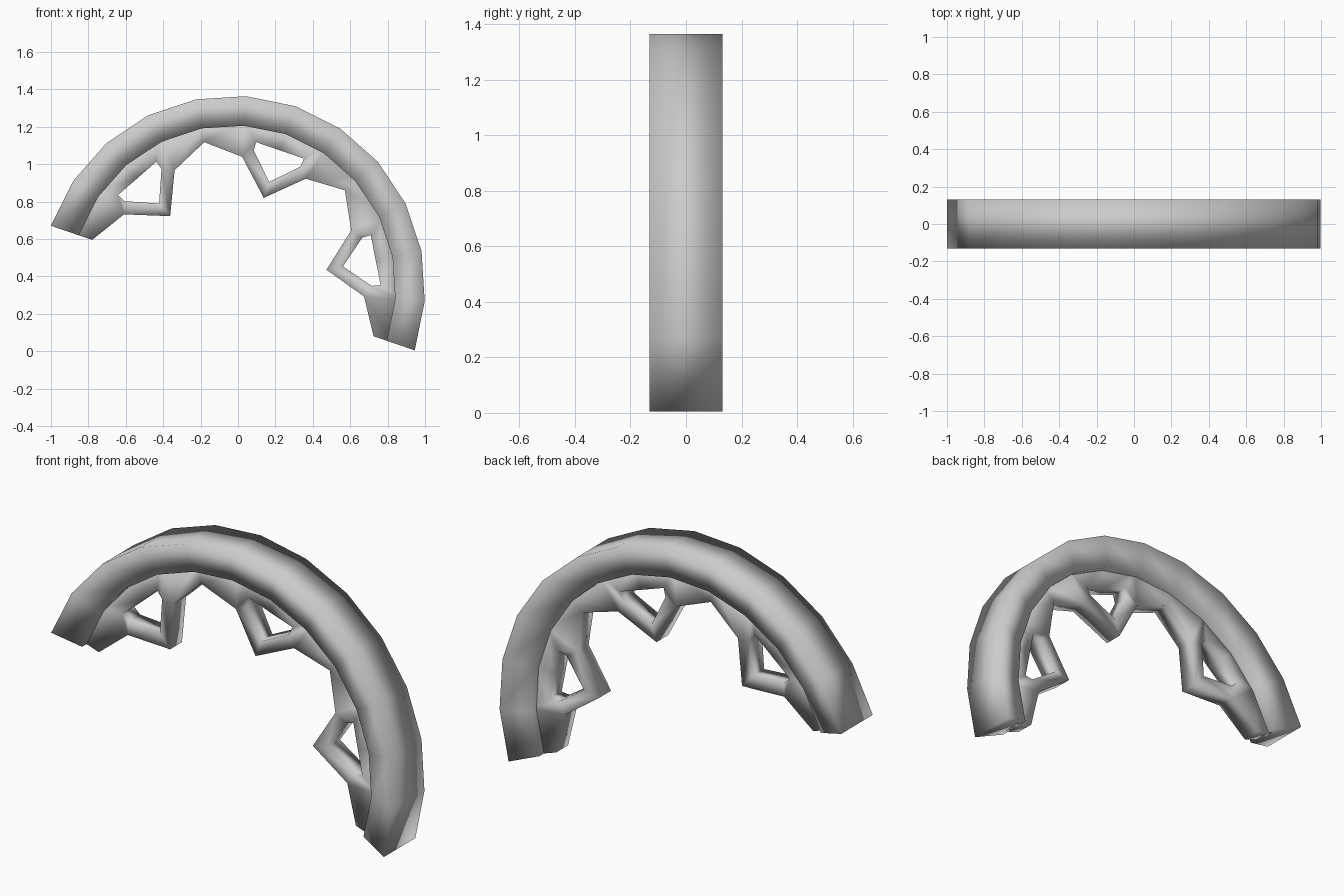
import bpy, bmesh, math
from mathutils import Vector

if "Cube" in bpy.data.objects:
    bpy.data.objects.remove(bpy.data.objects["Cube"])

CX, CZ = -0.0275, 0.3375      # arc centre in the front plane
START = -18.9                 # angle of the right-hand end


def polar(r, deg, y=0.0):
    a = math.radians(deg)
    return Vector((CX + r * math.cos(a), y, CZ + r * math.sin(a)))


def finish(bm, name):
    bmesh.ops.remove_doubles(bm, verts=bm.verts, dist=0.001)
    bmesh.ops.recalc_face_normals(bm, faces=bm.faces)
    for f in bm.faces:
        f.smooth = True
    mesh = bpy.data.meshes.new(name)
    bm.to_mesh(mesh)
    bm.free()
    obj = bpy.data.objects.new(name, mesh)
    bpy.context.collection.objects.link(obj)
    return obj


# Half-ring rim: trapezoid section swept in twelve 15 degree steps
section = [(1.028, -0.132), (1.028, 0.132), (0.87, 0.088), (0.87, -0.088)]
bm = bmesh.new()
rings = [[bm.verts.new(polar(r, START + 15 * i, y)) for r, y in section]
         for i in range(13)]
for a, b in zip(rings, rings[1:]):
    for k in range(4):
        n = (k + 1) % 4
        bm.faces.new((a[k], a[n], b[n], b[k]))
bm.faces.new(rings[0])
bm.faces.new(rings[-1])
finish(bm, "curved_rim")

# Inner band with three pierced teeth: one half tooth, mirrored and repeated
valley, shoulder, tip = (0.795, 30), (0.703, 14.8), (0.51, 0)
hole_low, hole_side = (0.60, 0), (0.743, 10.2)
hole_top, hole_mid = (0.79, 9.9), (0.778, 0)
out_a, out_b, out_c = (0.90, 30), (0.90, 15), (0.90, 0)
half_tooth = [(valley, shoulder, out_b, out_a),
              (shoulder, hole_side, hole_top, out_b),
              (shoulder, tip, hole_low, hole_side),
              (out_b, hole_top, hole_mid, out_c)]
bm = bmesh.new()
for t in range(3):
    middle = START + 30 + 60 * t
    for side in (-1, 1):
        for quad in half_tooth:
            pts = [polar(r, middle + side * d) for r, d in quad]
            if side < 0:
                pts.reverse()
            bm.faces.new([bm.verts.new(p) for p in pts])
teeth = finish(bm, "toothed_band")
thick = teeth.modifiers.new("thickness", 'SOLIDIFY')
thick.thickness = 0.10
thick.offset = 0
